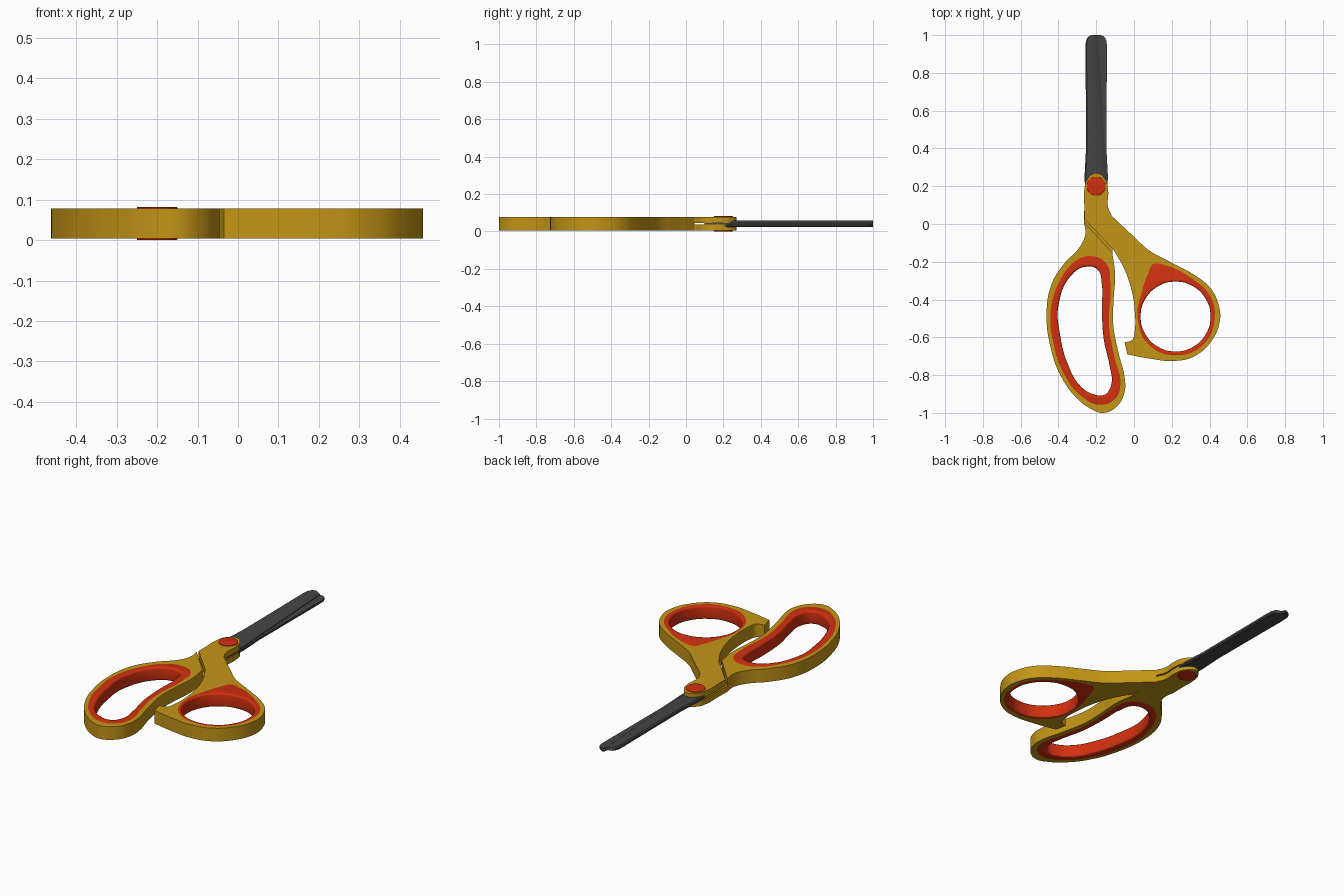
import bpy, bmesh, math

if "Cube" in bpy.data.objects:
    bpy.data.objects.remove(bpy.data.objects["Cube"])


def material(name, rgb):
    m = bpy.data.materials.new(name)
    m.diffuse_color = (*rgb, 1)
    m.use_nodes = True
    m.node_tree.nodes["Principled BSDF"].inputs["Base Color"].default_value = m.diffuse_color
    return m


YELLOW = material("yellow", (0.55, 0.30, 0.008))
RED = material("red", (0.65, 0.03, 0.005))
STEEL = material("dark_steel", (0.06, 0.06, 0.06))


def finish(name, me, mat):
    """Weld, orient, shade and link a mesh."""
    bm = bmesh.new()
    bm.from_mesh(me)
    bmesh.ops.remove_doubles(bm, verts=bm.verts, dist=0.0002)
    bmesh.ops.recalc_face_normals(bm, faces=bm.faces)
    bm.to_mesh(me)
    bm.free()
    me.materials.clear()
    me.materials.append(mat)
    ob = bpy.data.objects.new(name, me)
    bpy.context.collection.objects.link(ob)
    bpy.ops.object.select_all(action='DESELECT')
    ob.select_set(True)
    bpy.context.view_layer.objects.active = ob
    bpy.ops.object.shade_smooth_by_angle(angle=math.radians(35))
    return ob


def plate(name, contours, z0, z1, mat, round_edge=0.0):
    """Extruded smooth outline with holes; a third value marks a sharp corner."""
    cu = bpy.data.curves.new(name, 'CURVE')
    cu.dimensions = '2D'
    cu.fill_mode = 'BOTH'
    cu.resolution_u = 6
    cu.extrude = (z1 - z0) / 2 - round_edge
    cu.bevel_depth = round_edge
    cu.bevel_resolution = 2
    for pts in contours:
        sp = cu.splines.new('BEZIER')
        sp.bezier_points.add(len(pts) - 1)
        sp.use_cyclic_u = True
        for bp, p in zip(sp.bezier_points, pts):
            bp.co = (p[0], p[1], 0)
            kind = 'VECTOR' if len(p) > 2 else 'AUTO'
            bp.handle_left_type = bp.handle_right_type = kind
    tmp = bpy.data.objects.new(name + "_curve", cu)
    bpy.context.collection.objects.link(tmp)
    bpy.context.view_layer.update()
    me = bpy.data.meshes.new_from_object(tmp.evaluated_get(bpy.context.evaluated_depsgraph_get()))
    bpy.data.objects.remove(tmp)
    for v in me.vertices:
        v.co.z += (z0 + z1) / 2
    return finish(name, me, mat)


def circle(cx, cy, r, n=12):
    return [(cx + r * math.cos(2 * math.pi * i / n), cy + r * math.sin(2 * math.pi * i / n))
            for i in range(n)]


BOTTOM, TOP, MID = 0.004, 0.078, 0.041

# left finger loop: outline, insert outline, opening
left_outer = [(-0.265, 0.012, 1), (-0.258, -0.055), (-0.29, -0.125), (-0.37, -0.21),
              (-0.437, -0.32), (-0.463, -0.48), (-0.44, -0.66), (-0.385, -0.81),
              (-0.30, -0.925), (-0.22, -0.983), (-0.16, -1.0), (-0.09, -0.965),
              (-0.05, -0.89), (-0.05, -0.81), (-0.08, -0.69), (-0.11, -0.53),
              (-0.108, -0.40), (-0.10, -0.27), (-0.115, -0.152, 1)]
left_insert = [(-0.235, -0.17), (-0.315, -0.20), (-0.395, -0.305), (-0.44, -0.45),
               (-0.425, -0.64), (-0.37, -0.795), (-0.28, -0.91), (-0.18, -0.957),
               (-0.10, -0.925), (-0.072, -0.85), (-0.105, -0.70), (-0.133, -0.53),
               (-0.125, -0.32), (-0.15, -0.205)]
left_hole = [(-0.25, -0.215), (-0.335, -0.26), (-0.41, -0.43), (-0.402, -0.585),
             (-0.36, -0.745), (-0.295, -0.86), (-0.22, -0.91), (-0.15, -0.912),
             (-0.11, -0.85), (-0.12, -0.745), (-0.15, -0.61), (-0.16, -0.45),
             (-0.16, -0.32), (-0.185, -0.235)]
plate("left_handle", [left_outer, left_insert], BOTTOM, TOP, YELLOW)
plate("left_grip", [left_insert, left_hole], BOTTOM, TOP, RED, 0.01)

# right thumb loop
right_outer = [(-0.12, 0.045, 1), (-0.11, -0.135, 1), (-0.055, -0.23), (-0.013, -0.35),
               (0.003, -0.45), (0.003, -0.575), (-0.008, -0.612), (-0.05, -0.627, 1),
               (-0.035, -0.69, 1), (0.08, -0.712), (0.215, -0.725), (0.32, -0.70),
               (0.41, -0.62), (0.455, -0.51), (0.447, -0.425), (0.405, -0.34),
               (0.32, -0.27), (0.19, -0.20), (0.08, -0.14), (0.003, -0.07)]
right_insert = [(0.10, -0.213), (0.145, -0.213), (0.32, -0.298), (0.405, -0.385),
                (0.427, -0.49), (0.37, -0.635), (0.22, -0.695), (0.075, -0.635),
                (0.018, -0.49), (0.04, -0.365), (0.08, -0.25)]
plate("right_handle", [right_outer, right_insert], BOTTOM, TOP, YELLOW)
plate("right_grip", [right_insert, circle(0.22, -0.49, 0.193)], BOTTOM, TOP, RED, 0.008)

# half-height necks carrying the pivot: upper joins right loop, lower joins left loop
hub = [(-0.12, 0.045), (-0.138, 0.09), (-0.137, 0.18), (-0.153, 0.238), (-0.20, 0.27),
       (-0.247, 0.238), (-0.263, 0.18), (-0.263, 0.09)]
plate("upper_neck", [hub + [(-0.262, 0.025, 1), (-0.11, -0.135, 1)]], MID + 0.004, TOP, YELLOW)
plate("lower_neck", [hub + [(-0.265, 0.012, 1), (-0.115, -0.152, 1)]], BOTTOM, MID - 0.004, YELLOW)

# pivot caps
for name, z0, z1 in (("upper_pivot_cap", 0.07, 0.082), ("lower_pivot_cap", 0.0, 0.012)):
    plate(name, [circle(-0.2, 0.2, 0.048)], z0, z1, RED, 0.002)

# two identical blades, one turned over about the long axis
# stations: y, spine offset, cutting edge offset
STATIONS = [(0.10, -0.055, 0.055), (0.25, -0.062, 0.052), (0.40, -0.054, 0.044),
            (0.65, -0.055, 0.030), (0.93, -0.057, 0.014), (0.965, -0.055, 0.012),
            (0.985, -0.048, 0.011), (0.995, -0.038, 0.010), (1.0, -0.024, 0.009)]
for name, s in (("upper_blade", 1), ("lower_blade", -1)):
    bm = bmesh.new()
    rings = []
    for y, spine, edge in STATIONS:
        section = [(spine, 0.0), (spine, 0.012), (spine + 0.006, 0.017),
                   (max(edge - 0.022, spine + 0.01), 0.017), (edge, 0.004), (edge, 0.0)]
        rings.append([bm.verts.new((-0.2 + s * x, y, MID + s * z)) for x, z in section])
    for a, b in zip(rings, rings[1:]):
        for i in range(6):
            j = (i + 1) % 6
            bm.faces.new((a[i], a[j], b[j], b[i]))
    bm.faces.new(rings[0])
    bm.faces.new(rings[-1])
    me = bpy.data.meshes.new(name)
    bm.to_mesh(me)
    bm.free()
    ob = finish(name, me, STEEL)
